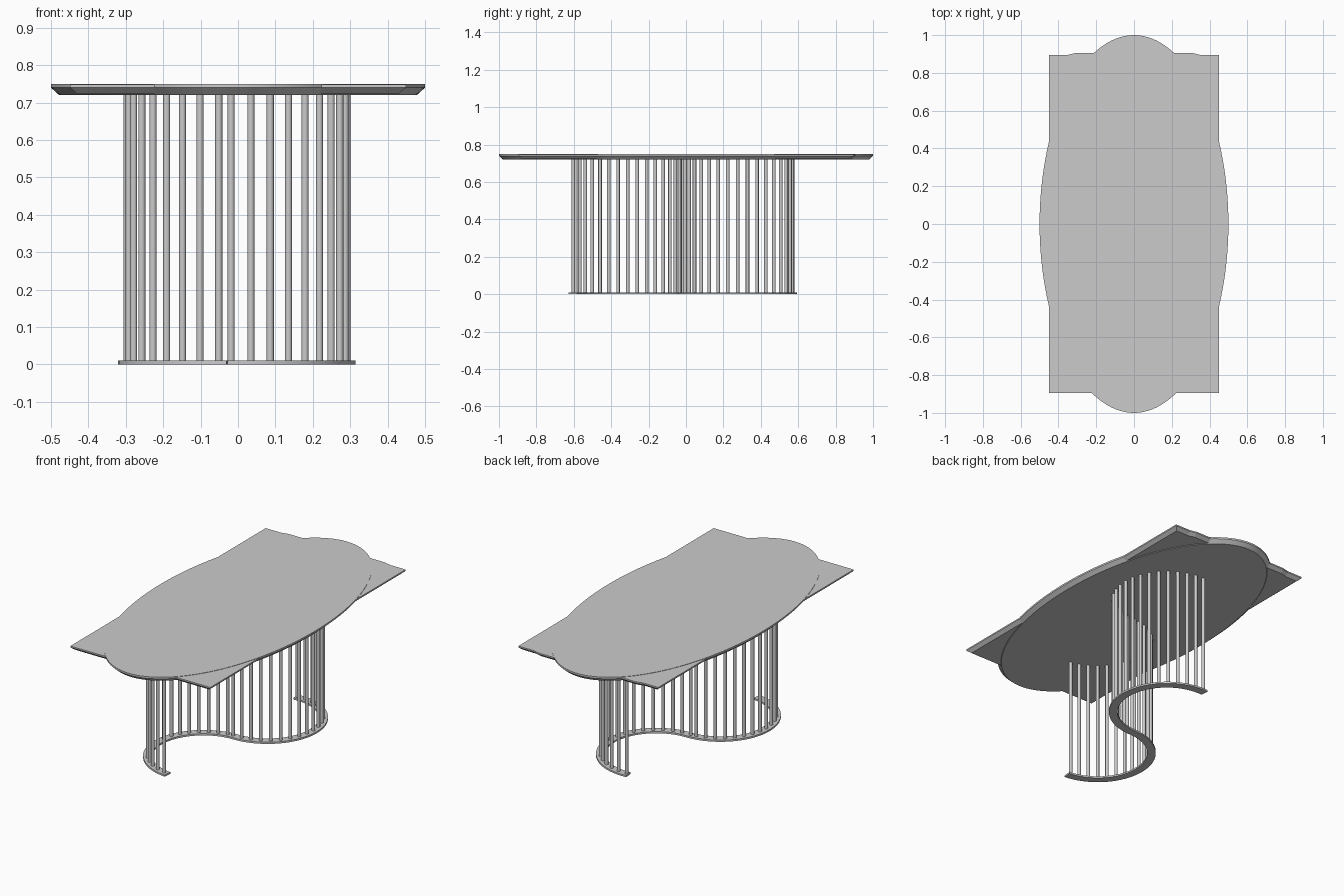
import bpy, bmesh
from math import sin, cos, pi, radians

if "Cube" in bpy.data.objects:
    bpy.data.objects.remove(bpy.data.objects["Cube"])

CX, CY, R, HALF_W = -0.003, -0.018, 0.294, 0.0235


def finish(name, bm, smooth=True):
    bmesh.ops.recalc_face_normals(bm, faces=bm.faces)
    me = bpy.data.meshes.new(name)
    bm.to_mesh(me)
    bm.free()
    ob = bpy.data.objects.new(name, me)
    bpy.context.collection.objects.link(ob)
    if smooth:
        bpy.context.view_layer.objects.active = ob
        ob.select_set(True)
        bpy.ops.object.shade_smooth_by_angle(angle=radians(30))
        ob.select_set(False)
    return ob


def loft(name, rings, smooth=True):
    """Closed solid from stacked outlines, capped at both ends."""
    bm = bmesh.new()
    loops = [[bm.verts.new(p) for p in ring] for ring in rings]
    n = len(loops[0])
    for a, b in zip(loops, loops[1:]):
        for i in range(n):
            j = (i + 1) % n
            bm.faces.new((a[i], a[j], b[j], b[i]))
    bm.faces.new(loops[0][::-1])
    bm.faces.new(loops[-1])
    return finish(name, bm, smooth)


# Elliptical table top with an undercut edge
def ellipse(inset, z, n=128):
    return [((0.5 - inset) * cos(2 * pi * i / n), (1 - inset) * sin(2 * pi * i / n), z)
            for i in range(n)]


loft("oval_top", [ellipse(0.022, 0.72), ellipse(0, 0.74), ellipse(0, 0.75)])


# Rectangular leaf showing at the four corners, back edge slightly raised mid-span
def leaf(inset, z):
    x, y = 0.449 - inset, 0.895 - inset
    return [(-x, -y, z), (x, -y, z), (x, y, z), (0.35, y, z), (0.31, y + 0.01, z),
            (-0.31, y + 0.01, z), (-0.35, y, z), (-x, y, z)]


loft("corner_leaf", [leaf(0.02, 0.723), leaf(0, 0.74), leaf(0, 0.748)], False)


# S-shaped path: front arc bulges to -x, back arc bulges to +x (angle from the y axis)
def s_point(side, deg, radius):
    a = radians(deg)
    return (CX + side * radius * sin(a), CY + side * (R - radius * cos(a)))


# Flat floor strip following the S path
spine = [(-1, 175 - 175 * i / 36) for i in range(36)]
spine += [(1, 185 * i / 36) for i in range(37)]
sections = []
for side, deg in spine:
    inner = s_point(side, deg, R - side * HALF_W)
    outer = s_point(side, deg, R + side * HALF_W)
    sections.append([(*inner, 0), (*outer, 0), (*outer, 0.01), (*inner, 0.01)])
loft("floor_strip", sections)

# Slender rods standing on the strip
rods = [(1, -3 + 186 * i / 18) for i in range(19)]
rods += [(-1, 9.5 + 161 * i / 16) for i in range(17)]
bm = bmesh.new()
z0, z1 = 0.008, 0.722
for side, deg in rods:
    x, y = s_point(side, deg, R)
    made = bmesh.ops.create_cone(bm, cap_ends=True, segments=16, radius1=0.0095,
                                 radius2=0.0095, depth=z1 - z0)
    bmesh.ops.translate(bm, verts=made["verts"], vec=(x, y, (z0 + z1) / 2))
finish("support_rods", bm)
